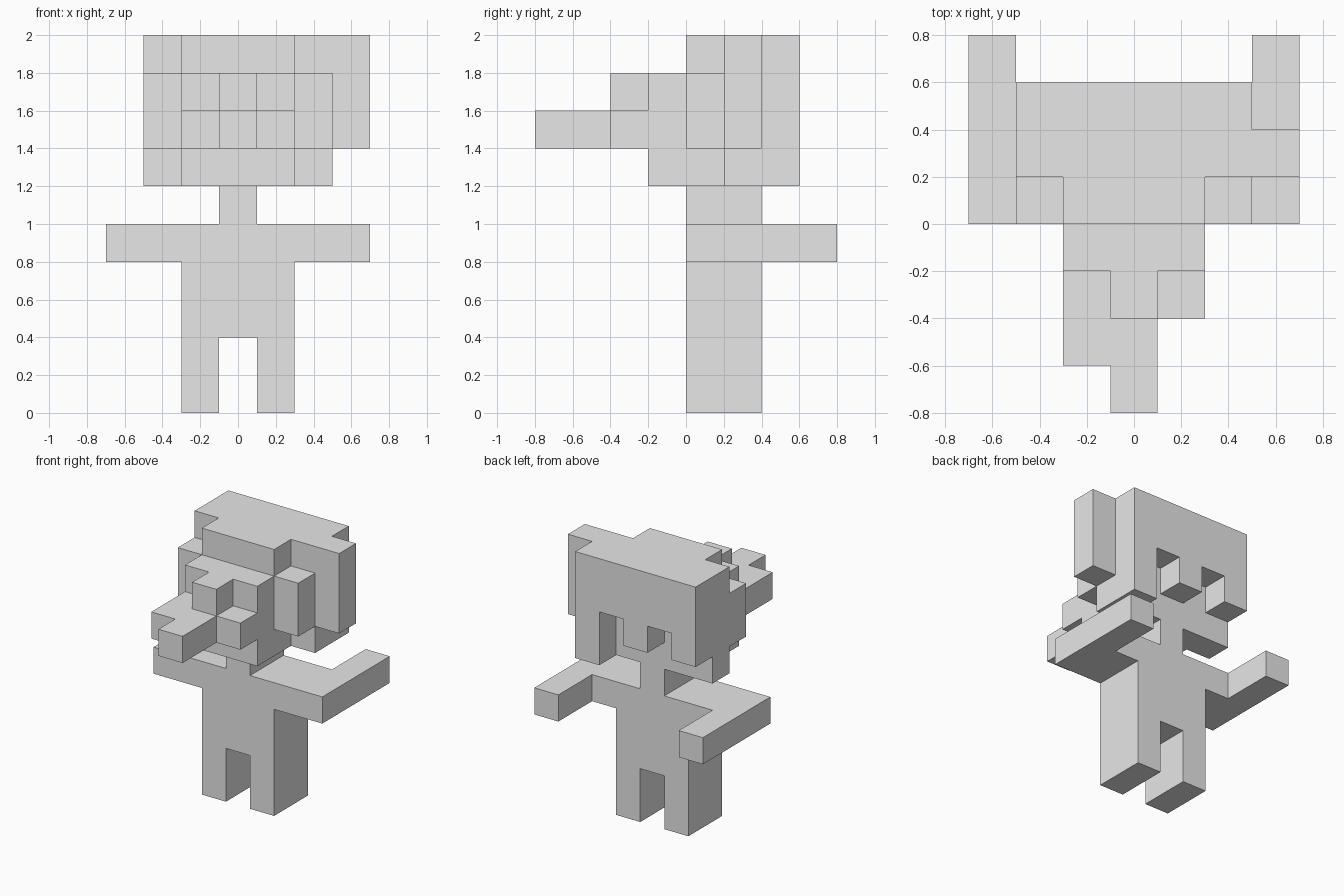
import bpy, bmesh
from mathutils import Vector

cube = bpy.data.objects.get("Cube")
if cube:
    bpy.data.objects.remove(cube, do_unlink=True)

CELL = 0.2
ORIGIN = Vector((-0.7, -0.8, 0.0))

grey = bpy.data.materials.new("plain grey")
grey.use_nodes = True
grey.diffuse_color = (0.8, 0.8, 0.8, 1)
grey.node_tree.nodes["Principled BSDF"].inputs["Base Color"].default_value = grey.diffuse_color


def block(xs, ys, zs):
    """Set of grid cells filling a box, each range given as (start, end)."""
    return {(x, y, z) for x in range(*xs) for y in range(*ys) for z in range(*zs)}


def mirrored(cells):
    """Reflect cells across the middle of the model."""
    return {(6 - x, y, z) for x, y, z in cells}


# Legs, torso and neck
left_leg = block((4, 5), (4, 6), (0, 2))
torso = block((2, 5), (4, 6), (2, 5))
neck = block((3, 4), (4, 6), (5, 6))

# Arms reach sideways, then bend backwards
left_arm = block((5, 7), (4, 6), (4, 5)) | block((6, 7), (6, 8), (4, 5))

# Head, with one side hanging lower at the back
head = block((2, 5), (4, 6), (6, 10)) | block((1, 6), (5, 6), (6, 10))
cheek = block((5, 6), (4, 5), (7, 9))
head |= cheek | mirrored(cheek)

# Back of the hair, each column ending at its own height
hair = set()
for column, bottom in enumerate((7, 8, 7, 8, 6), start=1):
    hair |= block((column, column + 1), (6, 7), (bottom, 10))
side_tuft = block((6, 7), (5, 6), (7, 10))

# Face, brow block and stepped snout
face = block((2, 5), (3, 4), (6, 9))
brow = block((3, 4), (2, 3), (8, 9))
snout = (block((2, 5), (2, 3), (7, 8)) | block((2, 4), (1, 2), (7, 8))
         | block((3, 4), (0, 1), (7, 8)))

parts = {
    "left_leg": left_leg, "right_leg": mirrored(left_leg),
    "torso": torso, "neck": neck,
    "left_arm": left_arm, "right_arm": mirrored(left_arm),
    "head": head, "back_hair": hair, "side_tuft": side_tuft,
    "face": face, "brow": brow, "snout": snout,
}
filled = set().union(*parts.values())


def build(name, cells):
    """Skin the outer sides of the cells and merge flat regions."""
    bm = bmesh.new()
    for cell in sorted(cells):
        for axis in range(3):
            for side in (0, 1):
                beside = list(cell)
                beside[axis] += 2 * side - 1
                if tuple(beside) in filled:
                    continue
                u, v = (axis + 1) % 3, (axis + 2) % 3
                corners = []
                for a, b in ((0, 0), (1, 0), (1, 1), (0, 1)):
                    p = Vector(cell)
                    p[axis] += side
                    p[u] += a
                    p[v] += b
                    corners.append(bm.verts.new(ORIGIN + p * CELL))
                bm.faces.new(corners if side else corners[::-1])
    bmesh.ops.remove_doubles(bm, verts=bm.verts, dist=0.001)
    bmesh.ops.dissolve_limit(bm, angle_limit=0.01, verts=bm.verts, edges=bm.edges)
    mesh = bpy.data.meshes.new(name)
    bm.to_mesh(mesh)
    bm.free()
    mesh.materials.append(grey)
    bpy.context.collection.objects.link(bpy.data.objects.new(name, mesh))


for name, cells in parts.items():
    build(name, cells)
